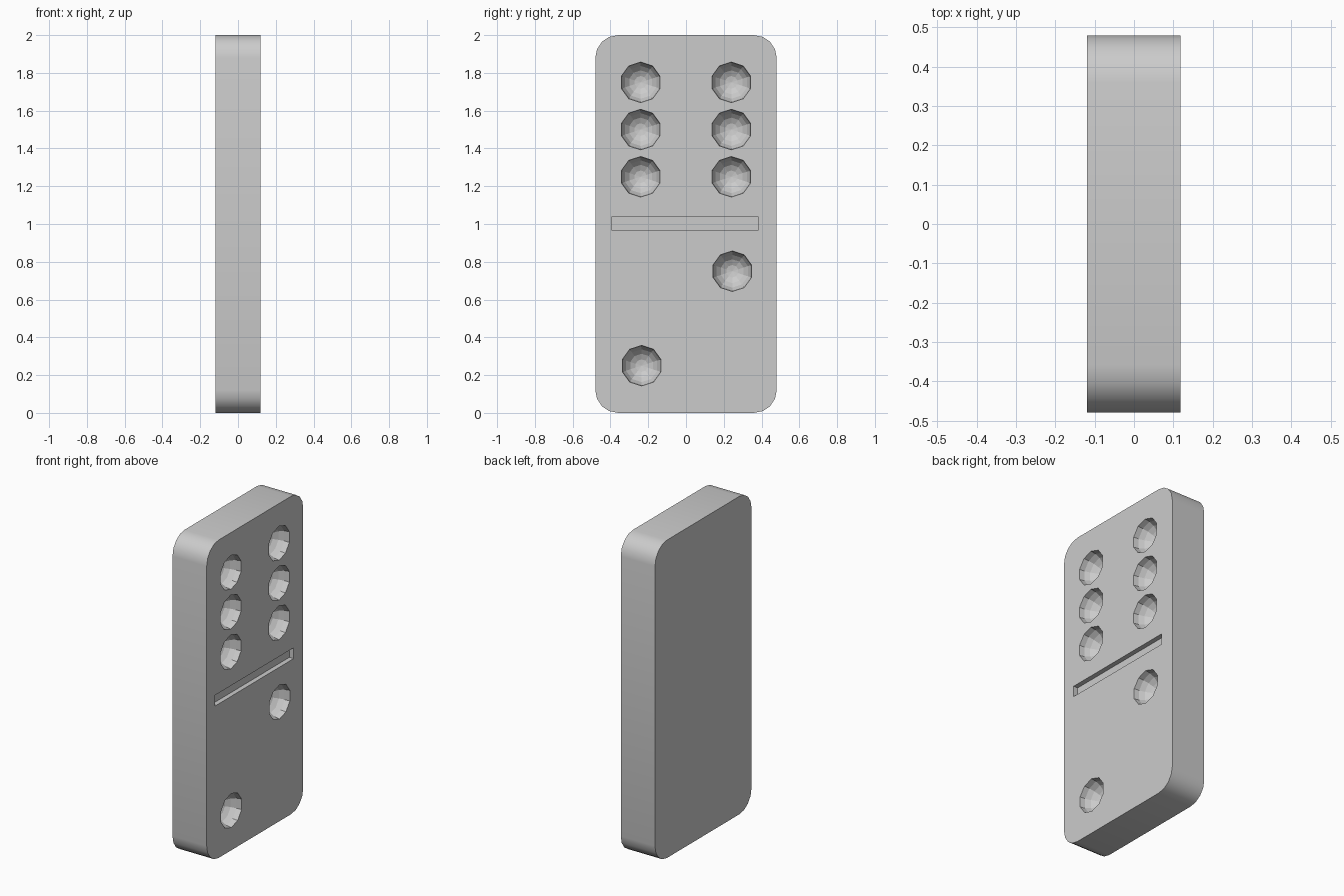
import bpy, bmesh
from math import sin, cos, pi
from mathutils import Matrix

if "Cube" in bpy.data.objects:
    bpy.data.objects.remove(bpy.data.objects["Cube"])

BACK, FACE = -0.12, 0.118
HALF_W, HEIGHT, R, SEG = 0.48, 2.0, 0.12, 4


def make_object(name, bm):
    bmesh.ops.recalc_face_normals(bm, faces=bm.faces)
    me = bpy.data.meshes.new(name)
    bm.to_mesh(me)
    bm.free()
    ob = bpy.data.objects.new(name, me)
    bpy.context.collection.objects.link(ob)
    return ob


# tile body: rounded rectangle extruded through the thickness
bm = bmesh.new()
outline = []
corners = [(1, HEIGHT - R), (-1, HEIGHT - R), (-1, R), (1, R)]
for i, (side, cz) in enumerate(corners):
    for k in range(SEG + 1):
        a = (i + k / SEG) * pi / 2
        outline.append(bm.verts.new((BACK, side * (HALF_W - R) + R * cos(a), cz + R * sin(a))))
base = bm.faces.new(outline)
ext = bmesh.ops.extrude_face_region(bm, geom=[base])
bmesh.ops.translate(bm, vec=(FACE - BACK, 0, 0),
                    verts=[v for v in ext["geom"] if isinstance(v, bmesh.types.BMVert)])
tile = make_object("domino_tile", bm)

# pip cutters: ten-sided balls with their poles along x, plus the divider bar
bm = bmesh.new()
pips = [(y, z) for y in (-0.24, 0.24) for z in (1.25, 1.5, 1.75)]
pips += [(0.245, 0.75), (-0.235, 0.25)]
for y, z in pips:
    m = (Matrix.Translation((FACE + 0.0005, y, z)) @ Matrix.Rotation(pi / 2, 4, 'Z')
         @ Matrix.Rotation(pi / 2, 4, 'X'))
    bmesh.ops.create_uvsphere(bm, u_segments=10, v_segments=10, radius=0.1075, matrix=m)
bmesh.ops.create_cube(bm, size=1, matrix=Matrix.Translation((FACE, -0.005, 1.003))
                      @ Matrix.Diagonal((0.06, 0.78, 0.068, 1)))
cutter = make_object("recess_cutter", bm)
cutter.hide_render = True
cutter.hide_viewport = False

# carve the recesses, then drop the cutter
mod = tile.modifiers.new("recesses", 'BOOLEAN')
mod.operation, mod.solver, mod.object = 'DIFFERENCE', 'EXACT', cutter
bpy.context.view_layer.objects.active = tile
tile.select_set(True)
bpy.ops.object.modifier_apply(modifier=mod.name)
bpy.data.objects.remove(cutter)

# smooth only the rounded outer edge; pips stay faceted
rim = 0.999
for p in tile.data.polygons:
    p.use_smooth = abs(p.normal.x) < 1e-4 and (abs(p.center.y) > 0.4 or p.center.z < 0.1 or p.center.z > 1.9)
for e in tile.data.edges:
    a, b = (tile.data.vertices[i].co for i in e.vertices)
    e.use_edge_sharp = abs(a.x - b.x) < 1e-4
